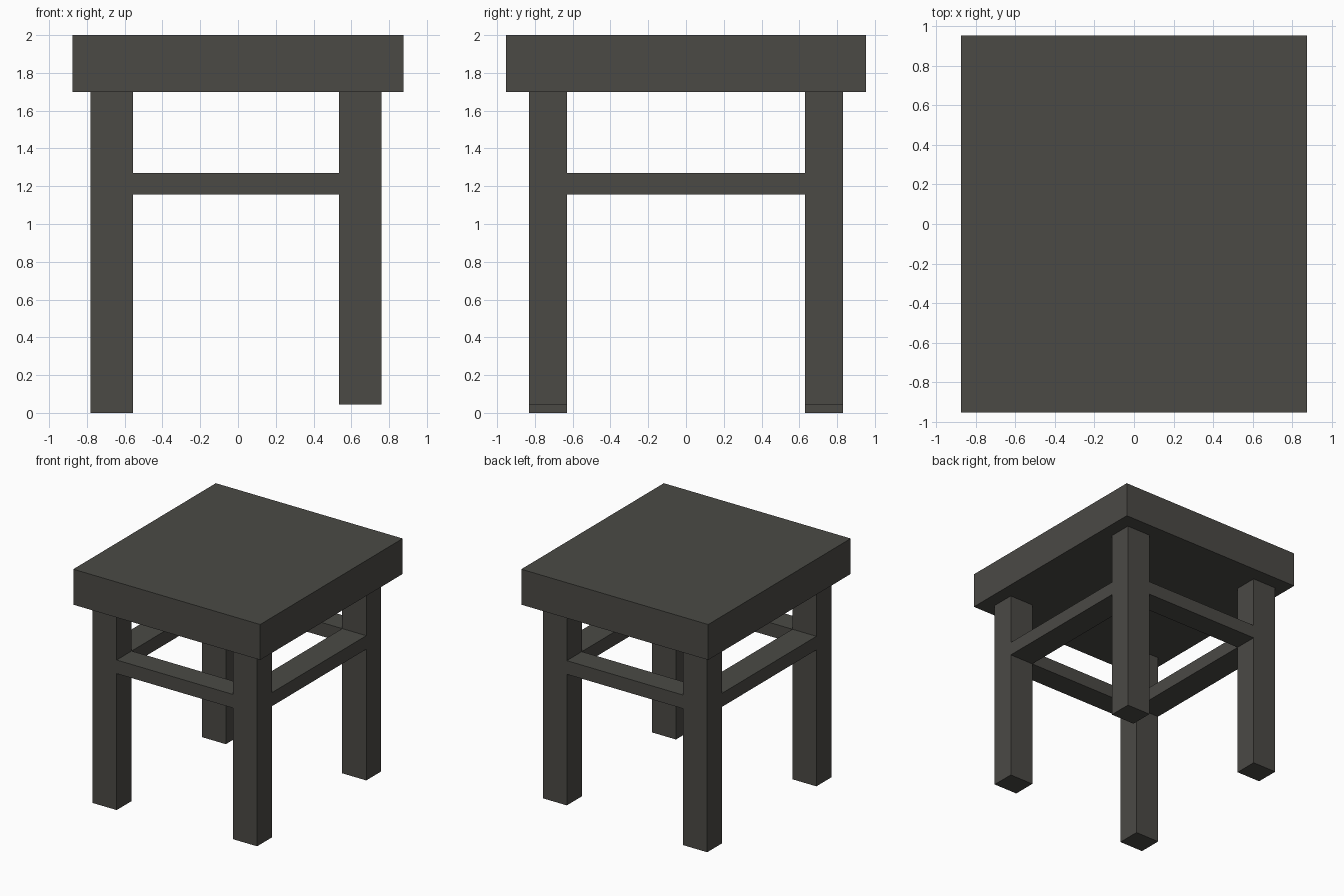
import bpy

if "Cube" in bpy.data.objects:
    bpy.data.objects.remove(bpy.data.objects["Cube"])

mat = bpy.data.materials.new("dark_wood")
mat.diffuse_color = (0.07, 0.068, 0.06, 1)
mat.use_nodes = True
mat.node_tree.nodes["Principled BSDF"].inputs["Base Color"].default_value = mat.diffuse_color


def box(name, x, y, z):
    """Axis-aligned box from (min, max) ranges."""
    bpy.ops.mesh.primitive_cube_add(
        size=1, location=[(a + b) / 2 for a, b in (x, y, z)])
    ob = bpy.context.object
    ob.name = name
    ob.scale = [b - a for a, b in (x, y, z)]
    bpy.ops.object.transform_apply(location=False, rotation=False, scale=True)
    ob.data.materials.append(mat)
    return ob


SEAT_Z, RAIL_Z = (1.70, 2.0), (1.155, 1.27)
LEG_X = {"left": (-0.78, -0.555), "right": (0.535, 0.76)}
LEG_Y = {"front": (-0.83, -0.63), "back": (0.63, 0.83)}
FOOT_Z = {"left": 0.0, "right": 0.045}  # right legs are slightly shorter

# Thick seat slab
box("seat", (-0.875, 0.875), (-0.953, 0.953), SEAT_Z)

# Four legs
for side, x in LEG_X.items():
    for end, y in LEG_Y.items():
        box(f"{end}_{side}_leg", x, y, (FOOT_Z[side], SEAT_Z[0]))

# Rails between the legs, as deep as the legs
for end, y in LEG_Y.items():
    box(f"{end}_rail", (LEG_X["left"][1], LEG_X["right"][0]), y, RAIL_Z)
for side, x in LEG_X.items():
    box(f"{side}_rail", x, (LEG_Y["front"][1], LEG_Y["back"][0]), RAIL_Z)
